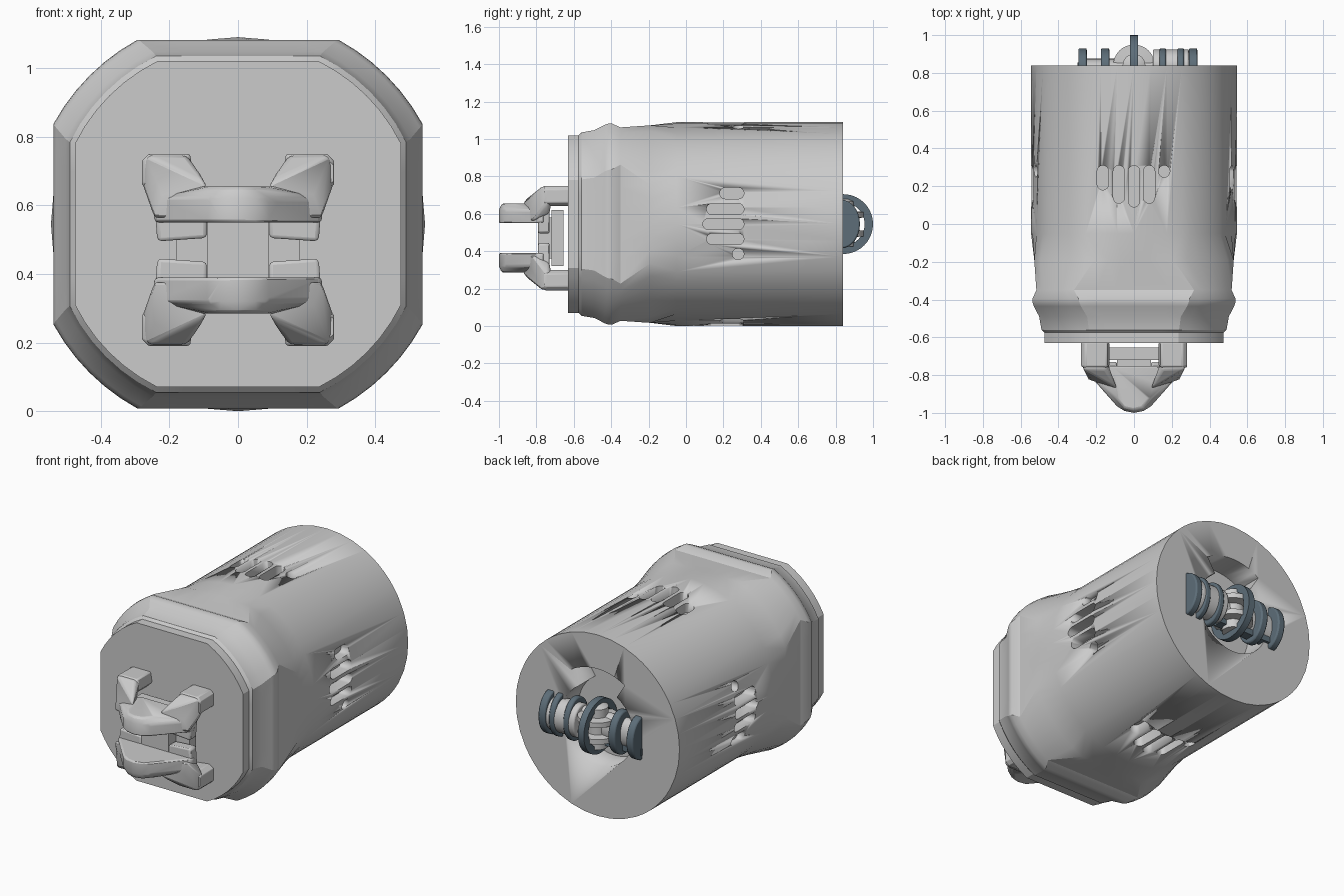
import bpy, bmesh
from math import sin, cos, acos, pi, radians
from mathutils import Vector, Matrix

if "Cube" in bpy.data.objects:
    bpy.data.objects.remove(bpy.data.objects["Cube"])

CZ = 0.545      # height of the body axis
JZ = 0.47       # mirror height of the front coupler

dark = bpy.data.materials.new("dark_metal")
dark.diffuse_color = (0.11, 0.155, 0.19, 1)
dark.use_nodes = True
dark.node_tree.nodes["Principled BSDF"].inputs["Base Color"].default_value = dark.diffuse_color


def finish(name, bm, mat=None, bevel=0, angle=30):
    bmesh.ops.recalc_face_normals(bm, faces=bm.faces)
    me = bpy.data.meshes.new(name)
    bm.to_mesh(me)
    bm.free()
    ob = bpy.data.objects.new(name, me)
    bpy.context.collection.objects.link(ob)
    me.shade_smooth()
    me.set_sharp_from_angle(angle=radians(angle))
    if mat:
        me.materials.append(mat)
    if bevel:
        m = ob.modifiers.new("bevel", 'BEVEL')
        m.width, m.segments, m.limit_method = bevel, 2, 'ANGLE'
    return ob


def loft(bm, rings, closed=False):
    """Skin matching rings; cap the ends or close into a loop."""
    vs = [[bm.verts.new(p) for p in r] for r in rings]
    n = len(vs[0])
    for a, b in list(zip(vs, vs[1:])) + ([(vs[-1], vs[0])] if closed else []):
        for i in range(n):
            j = (i + 1) % n
            bm.faces.new((a[i], a[j], b[j], b[i]))
    if not closed:
        bm.faces.new(vs[0])
        bm.faces.new(vs[-1])


def hull(bm, pts):
    vs = [bm.verts.new(p) for p in pts]
    bmesh.ops.convex_hull(bm, input=vs)


def box_pts(x0, x1, y0, y1, z0, z1):
    return [(x, y, z) for x in (x0, x1) for y in (y0, y1) for z in (z0, z1)]


def section(y, h, r):
    """Circle of radius r clipped by a square of half width h."""
    a = acos(h / r) if r > h + 0.02 else radians(28)
    angs = [-a + 2 * a * i / 6 for i in range(6)]
    angs += [a + (pi / 2 - 2 * a) * i / 6 for i in range(6)]
    pts = []
    for q in range(4):
        for t in angs:
            d = min(r, h / max(abs(cos(t)), abs(sin(t))))
            t2 = t + q * pi / 2
            pts.append((d * cos(t2), y, CZ + d * sin(t2)))
    return pts


# Main body: round at the back, clipped square at the front
bm = bmesh.new()
loft(bm, [section(*s) for s in (
    (-.63, .475, .53), (-.575, .475, .53), (-.56, .49, .545), (-.49, .502, .56),
    (-.435, .53, .60), (-.415, .537, .61), (-.395, .537, .612), (-.35, .517, .607),
    (-.19, .528, .568), (-.05, .545, .545), (.84, .545, .545))])
body = finish("body", bm, angle=25)

# Cutter: four sets of vents around the body and the keyhole recess at the back
bm = bmesh.new()
vents = [(-.165, .21, .28), (-.08, .14, .28), (0, .12, .28), (.08, .14, .28), (.16, .278, .28)]
for q in range(4):
    rot = Matrix.Translation((0, 0, CZ)) @ Matrix.Rotation(q * pi / 2, 4, 'Y')
    for x, y0, y1 in vents:
        outline = [(x + .03 * cos(t), (y1 if i < 9 else y0) + .03 * sin(t))
                   for i, t in enumerate([k * pi / 8 for k in range(9)] +
                                         [pi + k * pi / 8 for k in range(9)])]
        loft(bm, [[rot @ Vector((px, py, z)) for px, py in outline] for z in (.47, .6)])
key = []
for lo, hi, r in ((58, 122, .34), (122, 418, .24)):
    n = 10 if r > .3 else 32
    for i in range(n + 1):
        t = radians(lo + (hi - lo) * i / n)
        key.append((r * cos(t), r * sin(t)))
loft(bm, [[(x, y, CZ + z) for x, z in key] for y in (.68, .9)])
cutter = finish("vent_cutter", bm)
cutter.hide_render = True
cutter.hide_set(True)
mod = body.modifiers.new("vents", 'BOOLEAN')
mod.operation, mod.object, mod.solver = 'DIFFERENCE', cutter, 'EXACT'

# Front coupler: two jaws mirrored about JZ
for name, s in (("upper_jaw", 1), ("lower_jaw", -1)):
    bm = bmesh.new()
    low = [(.245, -.76), (.245, -.79), (.09, -.965), (.05, -.99), (0, -1)]
    top = [(.11, -.75), (.11, -.84), (.08, -.93), (.045, -.975), (0, -.985)]
    hull(bm, [(m * x, y, .55) for x, y in low for m in (1, -1)] +
             [(m * x, y, .655) for x, y in top for m in (1, -1)] +
             [(m * x, y, .62) for x, y in low for m in (1, -1)])
    for m in (1, -1):
        # sloping arm, foot and inner lip
        hull(bm, [(m * x, y, z) for x, y, z in (
            (.245, -.82, .56), (.10, -.86, .56), (.22, -.83, .63), (.09, -.87, .665),
            (.15, -.77, .745), (.265, -.77, .745), (.28, -.74, .66), (.19, -.73, .62),
            (.245, -.73, .60), (.15, -.71, .745), (.28, -.71, .73))])
        hull(bm, [(m * x, y, z) for y in (-.76, -.62) for x, z in (
            (.14, .75), (.26, .75), (.28, .73), (.28, .66), (.25, .64), (.17, .65), (.13, .69))])
        hull(bm, [(m * x, y, z) for y in (-.79, -.73) for x, z in (
            (.09, .505), (.235, .495), (.245, .62), (.09, .62))])
    bmesh.ops.transform(bm, matrix=Matrix.Translation((0, 0, JZ)) @ Matrix.Scale(s, 4, (0, 0, 1))
                        @ Matrix.Translation((0, 0, -JZ)), verts=bm.verts)
    finish(name, bm, bevel=.012, angle=35)

bm = bmesh.new()
hull(bm, box_pts(-.09, .09, -.79, -.71, .36, .58))
finish("jaw_bridge", bm)
bm = bmesh.new()
hull(bm, box_pts(-.18, .18, -.72, -.655, .32, .62))
finish("back_plate", bm)


# Rear coupler: discs on a cross axle, a ring and an upright spool
def disc_x(name, x0, x1, r, rz, y, mat=None, bevel=.008):
    bm = bmesh.new()
    loft(bm, [[(x, y + r * cos(t * pi / 16), CZ + rz * sin(t * pi / 16)) for t in range(32)]
              for x in (x0, x1)])
    return finish(name, bm, mat, bevel)


for i, (x0, x1) in enumerate(((-.295, -.25), (-.175, -.13), (.135, .17), (.23, .265), (.29, .335))):
    disc_x(f"axle_disc_{i}", x0, x1, .10, .13, .83, dark)
disc_x("cross_axle", -.28, .32, .055, .085, .82)
disc_x("axle_sleeve", .10, .29, .085, .10, .84)

bm = bmesh.new()
loft(bm, [[(x, .84 + r * cos(t * pi / 20), CZ + r * sin(t * pi / 20)) for t in range(40)]
          for x, r in ((-.02, .16), (.02, .16), (.02, .115), (-.02, .115))], closed=True)
finish("center_ring", bm, dark)

bm = bmesh.new()
loft(bm, [[(r * cos(t * pi / 16), .84 + r * sin(t * pi / 16), CZ + z) for t in range(32)]
          for r, z in ((.06, -.12), (.06, -.07), (.11, -.065), (.11, -.035), (.06, -.03),
                       (.06, .03), (.11, .035), (.11, .065), (.06, .07), (.06, .12), (.03, .135))])
finish("upright_spool", bm)

bm = bmesh.new()
hull(bm, box_pts(-.30, .10, .80, .855, CZ - .10, CZ - .06))
finish("axle_shelf", bm, dark)
